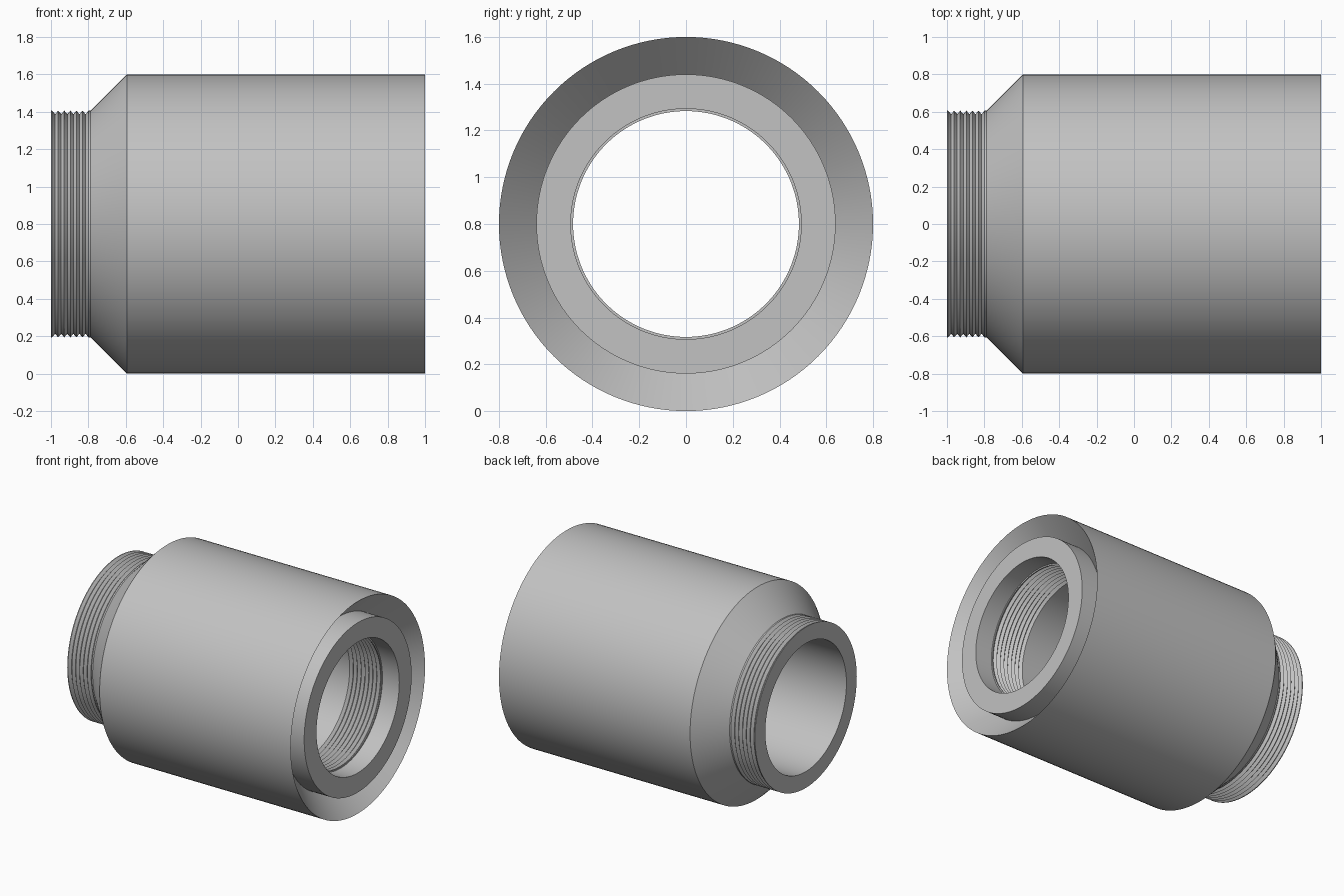
import bpy
import bmesh
import math
from mathutils import Vector

if "Cube" in bpy.data.objects:
    bpy.data.objects.remove(bpy.data.objects["Cube"], do_unlink=True)

SEGMENTS = 128
AXIS_Z = 0.8
BORE = 0.483
NECK = 0.606
PITCH = 0.0325


def thread(x, radius, depth, count, direction):
    """V-shaped grooves along the axis, as (x, radius) profile points."""
    points = []
    for i in range(count):
        start = x + direction * i * PITCH
        points.append((start, radius))
        points.append((start + direction * PITCH / 2, radius + depth))
    points.append((x + direction * count * PITCH, radius))
    return points


# Outside: threaded neck, tapered shoulder, straight body
outside = [(-1.0, NECK)]
outside += thread(-0.994, NECK, -0.019, 6, 1)
outside += [(-0.788, NECK), (-0.594, 0.8), (1.0, 0.8)]

# Socket end: hollow cone around a flat-faced collar
socket = [(0.84, 0.64), (1.0, 0.64)]

# Inside: plain entry, threaded section, smooth bore
inside = [(1.0, 0.493), (0.86, 0.493), (0.86, BORE)]
inside += thread(0.853, BORE, 0.019, 8, -1)
inside += [(-1.0, BORE)]

# Sleeve: the closed profile revolved around the long axis
bm = bmesh.new()
verts = [bm.verts.new((x, 0, AXIS_Z + r)) for x, r in outside + socket + inside]
edges = [bm.edges.new((v, verts[(i + 1) % len(verts)])) for i, v in enumerate(verts)]
bmesh.ops.spin(bm, geom=verts + edges, cent=Vector((0, 0, AXIS_Z)),
               axis=Vector((1, 0, 0)), angle=math.tau, steps=SEGMENTS,
               use_merge=False, use_duplicate=False)
bmesh.ops.remove_doubles(bm, verts=bm.verts[:], dist=0.0002)
bmesh.ops.recalc_face_normals(bm, faces=bm.faces[:])
mesh = bpy.data.meshes.new("threaded_sleeve")
bm.to_mesh(mesh)
bm.free()
sleeve = bpy.data.objects.new("threaded_sleeve", mesh)
bpy.context.collection.objects.link(sleeve)

# Plain grey metal
grey = bpy.data.materials.new("light_grey")
grey.use_nodes = True
colour = (0.54, 0.54, 0.54, 1)
grey.diffuse_color = colour
grey.node_tree.nodes["Principled BSDF"].inputs["Base Color"].default_value = colour
mesh.materials.append(grey)

# Smooth round walls with crisp rims
bpy.ops.object.select_all(action="DESELECT")
sleeve.select_set(True)
bpy.context.view_layer.objects.active = sleeve
bpy.ops.object.shade_smooth_by_angle(angle=math.radians(30))
